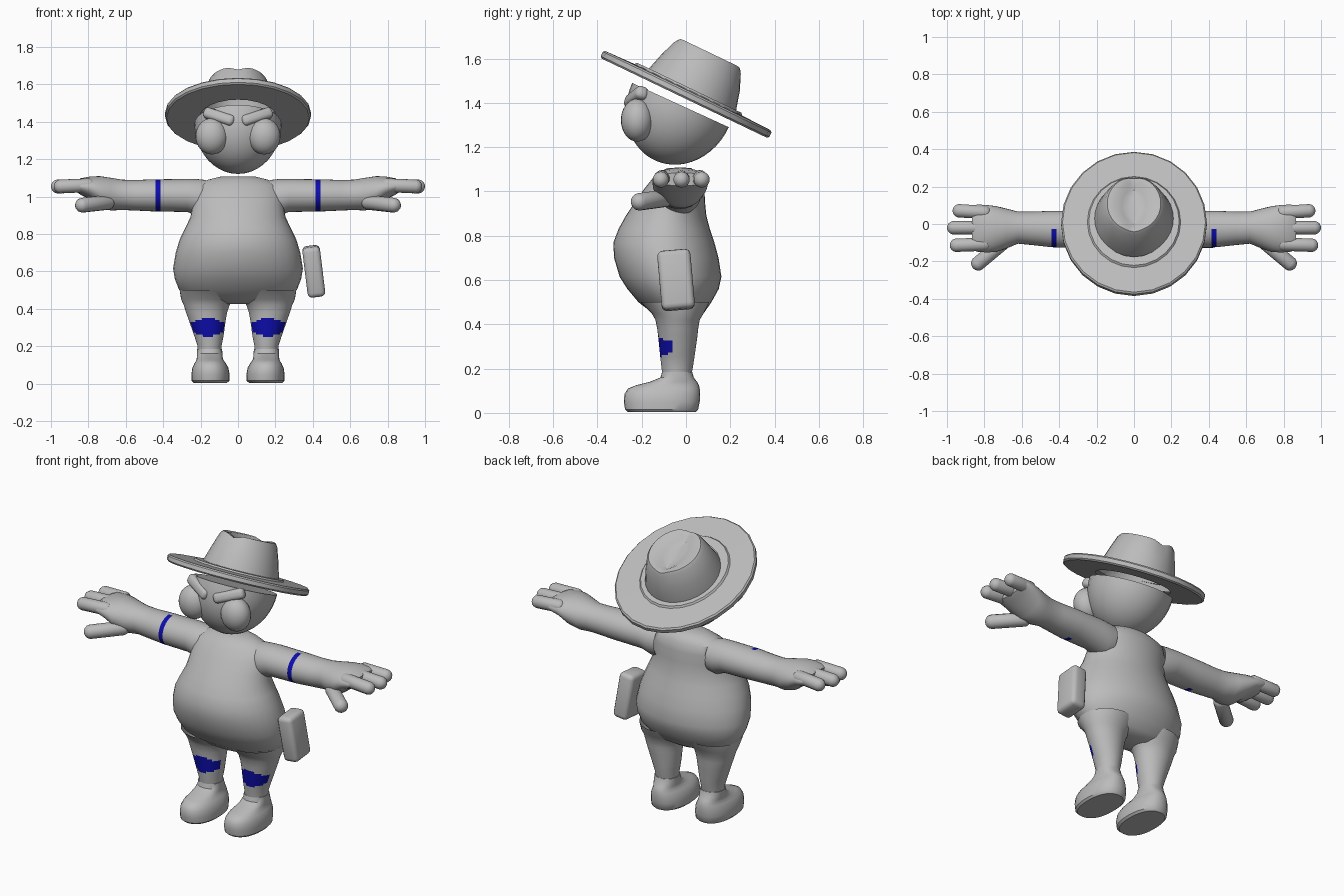
import bpy, bmesh, math
from mathutils import Vector, Matrix

if "Cube" in bpy.data.objects:
    bpy.data.objects.remove(bpy.data.objects["Cube"])


def material(name, rgb):
    m = bpy.data.materials.new(name)
    m.diffuse_color = (*rgb, 1)
    m.use_nodes = True
    m.node_tree.nodes["Principled BSDF"].inputs["Base Color"].default_value = m.diffuse_color
    return m


GREY = material("light grey", (0.5, 0.5, 0.5))
BLUE = material("deep blue", (0.004, 0.004, 0.42))


def finish(bm, name, mirror=False, blue_rule=None, matrix=None):
    """Turn a bmesh into an object, optionally mirrored across x = 0."""
    bmesh.ops.recalc_face_normals(bm, faces=bm.faces)
    if blue_rule:
        for f in bm.faces:
            f.material_index = int(blue_rule(f.calc_center_median()))
    me = bpy.data.meshes.new(name)
    bm.to_mesh(me)
    bm.free()
    me.materials.append(GREY)
    if blue_rule:
        me.materials.append(BLUE)
    ob = bpy.data.objects.new(name, me)
    bpy.context.collection.objects.link(ob)
    if matrix:
        ob.matrix_world = matrix
    if mirror:
        ob.modifiers.new("mirror", 'MIRROR').use_mirror_merge = False
    return ob


def loft(rings, place, n=28, power=1.0, caps=(True, True)):
    """Skin rings given as (position, a0, a1, b0, b1) bounds of rounded sections."""
    bm = bmesh.new()
    loops = []
    for t, a0, a1, b0, b1 in rings:
        loop = []
        for i in range(n):
            c, s = math.cos(2 * math.pi * i / n), math.sin(2 * math.pi * i / n)
            c = math.copysign(abs(c) ** power, c)
            s = math.copysign(abs(s) ** power, s)
            a = (a0 + a1) / 2 + (a1 - a0) / 2 * c
            b = (b0 + b1) / 2 + (b1 - b0) / 2 * s
            loop.append(bm.verts.new(place(t, a, b)))
        loops.append(loop)
    for lo, hi in zip(loops, loops[1:]):
        for i in range(n):
            j = (i + 1) % n
            bm.faces.new((lo[i], lo[j], hi[j], hi[i]))
    if caps[0]:
        bm.faces.new(loops[0][::-1])
    if caps[1]:
        bm.faces.new(loops[-1])
    return bm


def along_z(t, a, b):
    return (a, b, t)


def along_x(t, a, b):
    return (t, a, b)


def capsule(name, start, end, r, mirror=True):
    """Rounded finger from start to end."""
    start, end = Vector(start), Vector(end)
    d = end - start
    bm = bmesh.new()
    bmesh.ops.create_uvsphere(bm, u_segments=14, v_segments=9, radius=r)
    for v in bm.verts:
        if v.co.z > 0:
            v.co.z += d.length - r
    m = Matrix.Translation(start) @ d.to_track_quat('Z', 'Y').to_matrix().to_4x4()
    bm.transform(m)
    return finish(bm, name, mirror)


def ellipsoid(name, centre, radii, mirror=True):
    bm = bmesh.new()
    bmesh.ops.create_uvsphere(bm, u_segments=24, v_segments=16, radius=1)
    bm.transform(Matrix.Translation(centre) @ Matrix.Diagonal((*radii, 1)))
    return finish(bm, name, mirror)


def soft_box(name, size, bevel, matrix, mirror=False):
    bm = bmesh.new()
    bmesh.ops.create_cube(bm, size=1)
    bm.transform(Matrix.Diagonal((*size, 1)))
    bmesh.ops.bevel(bm, geom=bm.edges[:], offset=bevel, segments=3, profile=0.5, affect='EDGES')
    bm.transform(matrix)
    return finish(bm, name, mirror)


# Torso: pear shape with the belly pushed forward
torso = [(0.425, -0.12, 0.12, -0.10, 0.04), (0.45, -0.25, 0.25, -0.15, 0.08),
         (0.50, -0.315, 0.315, -0.215, 0.115), (0.56, -0.338, 0.338, -0.265, 0.148),
         (0.615, -0.347, 0.347, -0.30, 0.16), (0.70, -0.333, 0.333, -0.325, 0.147),
         (0.77, -0.312, 0.312, -0.328, 0.128), (0.83, -0.283, 0.283, -0.305, 0.108),
         (0.89, -0.254, 0.254, -0.272, 0.092), (0.95, -0.245, 0.245, -0.232, 0.086),
         (1.01, -0.24, 0.24, -0.19, 0.083), (1.06, -0.22, 0.22, -0.15, 0.074),
         (1.09, -0.16, 0.16, -0.115, 0.05), (1.107, -0.09, 0.09, -0.08, 0.02)]
finish(loft(torso, along_z, n=36), "torso")

# Legs with blue knee patches on the front
leg = [(0.50, 0.0, 0.312, -0.205, 0.105), (0.45, 0.018, 0.304, -0.155, 0.08),
       (0.42, 0.045, 0.29, -0.138, 0.062), (0.38, 0.058, 0.278, -0.13, 0.055)]
for k in range(10):
    u = k / 9
    leg.append((0.35 - 0.10 * u, 0.064 + 0.014 * u, 0.267 - 0.035 * u,
                -0.126 + 0.01 * u, 0.052 - 0.014 * u))
leg += [(0.20, 0.088, 0.216, -0.11, 0.03), (0.15, 0.088, 0.216, -0.105, 0.02)]


def knee(c):
    return abs(c.z - 0.30) < 0.045 - 0.35 * max(0, abs(c.x - 0.16) - 0.03) and c.y < -0.065


finish(loft(leg, along_z, n=44, caps=(False, False)), "leg", True, knee)

# Shoes: long rounded toe and narrow ankle
shoe = [(0.004, 0.058, 0.238, -0.262, 0.045), (0.015, 0.046, 0.248, -0.275, 0.055),
        (0.05, 0.045, 0.249, -0.281, 0.062), (0.085, 0.052, 0.244, -0.278, 0.064),
        (0.11, 0.066, 0.232, -0.262, 0.062), (0.125, 0.078, 0.222, -0.225, 0.058),
        (0.14, 0.082, 0.22, -0.165, 0.05), (0.16, 0.083, 0.22, -0.115, 0.035),
        (0.185, 0.085, 0.219, -0.108, 0.028)]
finish(loft(shoe, along_z, power=0.88), "shoe", True)

# Arms running into the palms, with a thin blue half band
arm = [(0.17, -0.12, 0.065, 0.90, 1.088), (0.215, -0.13, 0.07, 0.895, 1.093),
       (0.27, -0.125, 0.07, 0.917, 1.094), (0.415, -0.125, 0.07, 0.92, 1.092),
       (0.442, -0.124, 0.07, 0.92, 1.092), (0.55, -0.112, 0.066, 0.925, 1.088),
       (0.62, -0.105, 0.066, 0.928, 1.09), (0.68, -0.13, 0.082, 0.925, 1.10),
       (0.74, -0.15, 0.096, 0.945, 1.109), (0.79, -0.152, 0.102, 0.985, 1.107),
       (0.84, -0.148, 0.104, 1.008, 1.098), (0.865, -0.135, 0.095, 1.025, 1.085)]
finish(loft(arm, along_x, n=32, caps=(False, True)), "arm", True,
       lambda c: 0.415 < c.x < 0.442 and c.y < -0.03)

# Fingers and thumb
for i, (y0, y1, tip) in enumerate([(0.062, 0.073, 0.97), (-0.02, -0.02, 1.0), (-0.108, -0.115, 0.985)]):
    capsule(f"finger_{i + 1}", (0.80, y0, 1.06), (tip, y1, 1.052), 0.037)
capsule("thumb", (0.70, -0.10, 0.968), (0.862, -0.235, 0.95), 0.04)

# Head: bowl cut by a plane that tilts back with the hat
TILT = Matrix.Rotation(math.radians(-24.6), 4, 'X')
head = []
for k in range(13):
    a = math.radians(86 * (1 - k / 12))
    r = 0.24 * math.cos(a)
    head.append((-0.275 * math.sin(a), -r * 0.97, r * 0.97, -r, r))
finish(loft(head, along_z, n=32), "head", matrix=Matrix.Translation((0, -0.025, 1.39)) @ TILT)

# Eyes and frowning brows
ellipsoid("eye", (0.14, -0.22, 1.322), (0.087, 0.074, 0.097))
brow = (Matrix.Translation((0.10, -0.225, 1.425)) @ Matrix.Rotation(math.radians(22), 4, 'Z')
        @ Matrix.Rotation(math.radians(-17), 4, 'Y') @ Matrix.Rotation(math.radians(-20), 4, 'X'))
soft_box("brow", (0.18, 0.06, 0.06), 0.022, brow, True)

# Hat brim: flat tilted disc with an open middle under the crown
HAT = Matrix.Translation((0, 0, 1.4375)) @ Matrix.Rotation(math.radians(-25.6), 4, 'X')


def disc(z, s):
    return (z, -0.39 * s, 0.39 * s, -0.422 * s, 0.422 * s)


brim = [disc(-0.018, 0.53), disc(-0.018, 0.98), disc(-0.01, 1.0), disc(0.012, 1.0),
        disc(0.02, 0.98), disc(0.024, 0.64), disc(0.034, 0.62), disc(0.034, 0.5)]
finish(loft(brim, along_z, n=24, caps=(False, False)), "hat_brim", matrix=HAT)

# Hat crown: tapered, with a lengthwise crease in the top
crown = [(0.0, -0.215, 0.215, -0.205, 0.238), (0.03, -0.212, 0.212, -0.203, 0.236),
         (0.12, -0.185, 0.185, -0.177, 0.212), (0.20, -0.157, 0.157, -0.153, 0.186),
         (0.217, -0.143, 0.143, -0.142, 0.175), (0.215, -0.10, 0.10, -0.115, 0.145),
         (0.195, -0.065, 0.065, -0.085, 0.115), (0.182, -0.03, 0.03, -0.05, 0.08)]
bm = loft(crown, along_z, n=32, caps=(False, True))
for v in bm.verts:
    if v.co.z > 0.19:
        v.co.z -= 0.018 * max(0, 1 - abs(v.co.x) / 0.06)
finish(bm, "hat_crown", matrix=HAT)

# Hip pouch on one side
pouch = Matrix.Translation((0.405, -0.045, 0.60)) @ Matrix.Rotation(math.radians(-7), 4, 'Y') \
    @ Matrix.Rotation(math.radians(5), 4, 'X')
soft_box("hip_pouch", (0.095, 0.15, 0.27), 0.025, pouch)

# Smooth shading with sharp corners kept
bpy.ops.object.select_all(action='SELECT')
bpy.context.view_layer.objects.active = bpy.data.objects["torso"]
bpy.ops.object.shade_smooth_by_angle(angle=math.radians(38))
